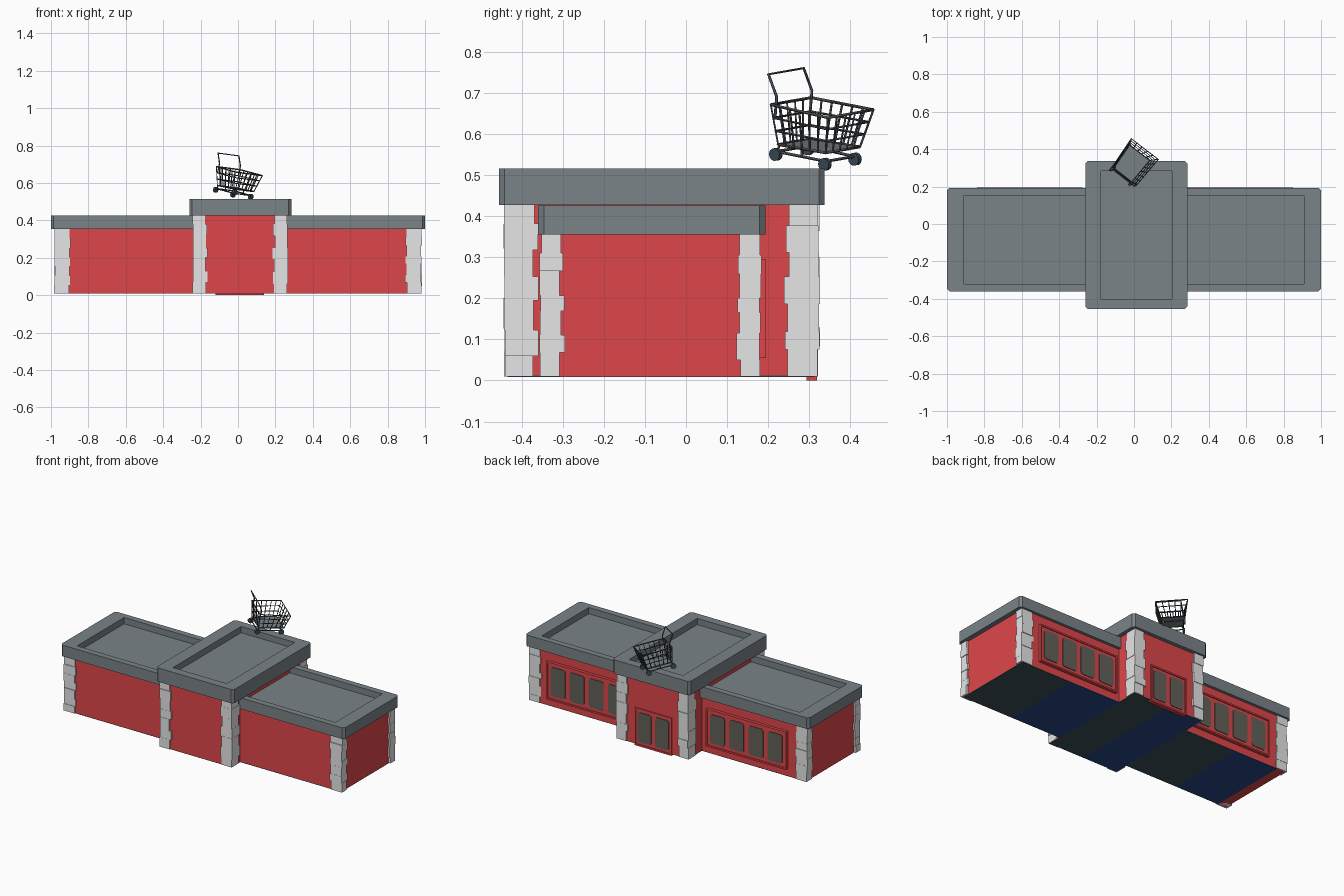
import bpy, bmesh, math, random
from mathutils import Matrix, Vector

if "Cube" in bpy.data.objects:
    bpy.data.objects.remove(bpy.data.objects["Cube"])

random.seed(4)


def material(name, rgb):
    m = bpy.data.materials.new(name)
    m.diffuse_color = (*rgb, 1)
    m.use_nodes = True
    m.node_tree.nodes["Principled BSDF"].inputs["Base Color"].default_value = m.diffuse_color
    return m


RED = material("red wall", (0.73, 0.062, 0.07))
GREY = material("roof grey", (0.195, 0.228, 0.242))
STONE = material("pale stone", (0.79, 0.79, 0.79))
GLASS = material("dark glass", (0.125, 0.118, 0.098))
DARK = material("dark floor", (0.047, 0.08, 0.1))
NAVY = material("navy floor", (0.02, 0.065, 0.24))
METAL = material("cart metal", (0.065, 0.072, 0.076))
WHEEL = material("wheel blue grey", (0.045, 0.075, 0.105))


def finish(bm, name, mat):
    bmesh.ops.recalc_face_normals(bm, faces=bm.faces)
    me = bpy.data.meshes.new(name)
    bm.to_mesh(me)
    bm.free()
    ob = bpy.data.objects.new(name, me)
    me.materials.append(mat)
    bpy.context.collection.objects.link(ob)
    return ob


def add_box(bm, x0, x1, y0, y1, z0, z1):
    m = Matrix.Translation(((x0 + x1) / 2, (y0 + y1) / 2, (z0 + z1) / 2))
    m = m @ Matrix.Diagonal((x1 - x0, y1 - y0, z1 - z0, 1))
    bmesh.ops.create_cube(bm, size=1, matrix=m)


def boxes(name, mat, *bounds, clip=0):
    """Joined boxes; clip cuts the corners seen from the back."""
    bm = bmesh.new()
    for b in bounds:
        add_box(bm, *b)
    if clip:
        edges = [e for e in bm.edges if abs(e.verts[0].co.y - e.verts[1].co.y) > 0.001]
        bmesh.ops.bevel(bm, geom=edges, offset=clip, segments=1, affect="EDGES")
    return finish(bm, name, mat)


def roof(name, x0, x1, y0, y1, z0, z1, mx, my, depth):
    """Slab with a parapet round a sunken top and clipped corners."""
    bm = bmesh.new()
    add_box(bm, x0, x1, y0, y1, z0, z1)
    corners = [e for e in bm.edges if abs(e.verts[0].co.z - e.verts[1].co.z) > 0.01]
    top = max(bm.faces, key=lambda f: f.calc_center_median().z)
    bmesh.ops.inset_individual(bm, faces=[top], thickness=0.01)
    cx, cy = (x0 + x1) / 2, (y0 + y1) / 2
    for v in top.verts:
        v.co.x = x0 + mx if v.co.x < cx else x1 - mx
        v.co.y = y0 + my if v.co.y < cy else y1 - my
    ret = bmesh.ops.extrude_discrete_faces(bm, faces=[top])
    for v in ret["faces"][0].verts:
        v.co.z = z1 - depth
    bmesh.ops.bevel(bm, geom=corners, offset=0.014, segments=1, affect="EDGES")
    return finish(bm, name, GREY)


# Walls
boxes("wing_walls", RED, (-0.97, 0.97, -0.347, 0.175, 0.01, 0.37))
boxes("centre_walls", RED, (-0.235, 0.258, -0.434, 0.313, 0.01, 0.45))

# Roofs
roof("wing_roof", -1.0, 1.0, -0.36, 0.193, 0.355, 0.426, 0.09, 0.04, 0.04)
roof("centre_roof", -0.26, 0.285, -0.455, 0.337, 0.427, 0.515, 0.083, 0.053, 0.04)


# Stone corner pillars made of uneven stacked blocks
def pillar(name, x, y, sx, sy, wx, wy, z1, n):
    """x, y is the outer corner; sx, sy point outwards."""
    seams = [0.01 + (z1 - 0.01) * (i + (random.uniform(-.2, .2) if 0 < i < n else 0)) / n
             for i in range(n + 1)]
    blocks = []
    for i, (a, b) in enumerate(zip(seams, seams[1:])):
        grow = 0.004 if i % 2 else -0.004
        ox, oy = (random.uniform(-0.003, 0.003) for _ in range(2))
        xs = sorted((x + sx * ox, x - sx * (wx + grow + random.uniform(-.003, .003))))
        ys = sorted((y + sy * oy, y - sy * (wy + grow + random.uniform(-.003, .003))))
        blocks.append((*xs, *ys, a, b))
    boxes(name, STONE, *blocks)


for sx, side in ((-1, "left"), (1, "right")):
    for sy, end in ((-1, "front"), (1, "back")):
        pillar(f"wing_pillar_{end}_{side}", sx * 0.98, 0.181 if sy > 0 else -0.354,
               sx, sy, 0.08, 0.053, 0.357, 7)
        pillar(f"centre_pillar_{end}_{side}", 0.265 if sx > 0 else -0.242,
               0.323 if sy > 0 else -0.443, sx, sy, 0.073, 0.078, 0.432, 7)


# Windows and door on the back
def glazing(name, x0, x1, z0, z1, y, n, rim, gap, margin):
    boxes(name + "_frame", RED,
          (x0, x1, y - 0.02, y, z0, z1),
          (x0, x1, y, y + 0.006, z1 - 0.01, z1), (x0, x1, y, y + 0.006, z0, z0 + 0.01),
          (x0, x0 + 0.008, y, y + 0.006, z0 + 0.01, z1 - 0.01),
          (x1 - 0.008, x1, y, y + 0.006, z0 + 0.01, z1 - 0.01))
    pitch = (x1 - x0 - 2 * rim + gap) / n
    boxes(name + "_panes", GLASS, *[
        (x0 + rim + i * pitch, x0 + rim + (i + 1) * pitch - gap, y - 0.001, y + 0.004,
         z0 + margin, z1 - margin) for i in range(n)], clip=0.01)


glazing("left_windows", -0.84, -0.275, 0.055, 0.295, 0.188, 4, 0.028, 0.032, 0.028)
glazing("right_windows", 0.285, 0.85, 0.055, 0.295, 0.188, 4, 0.028, 0.032, 0.028)
glazing("door", -0.12, 0.14, 0.0, 0.24, 0.313, 2, 0.02, 0.03, 0.026)

# Floor panels, half dark and half navy under each block
for name, x0, mid, x1, y0, y1 in (("left", -0.91, -0.6, -0.235, -0.347, 0.175),
                                  ("centre", -0.235, 0.01, 0.258, -0.434, 0.313),
                                  ("right", 0.258, 0.615, 0.97, -0.347, 0.175)):
    boxes(name + "_floor_navy", NAVY, (x0, mid, y0, y1, 0.008, 0.012))
    boxes(name + "_floor_dark", DARK, (mid, x1, y0, y1, 0.008, 0.012))

# Shopping cart frame: across, along and up axes of the tilted cart
CART = Matrix(((0.82, 0.61, 0.2, 0.003), (-0.63, 0.806, 0.08, 0.328),
               (-0.11, -0.17, 0.96, 0.664), (0, 0, 0, 1)))


def rods(name, paths, radius):
    cu = bpy.data.curves.new(name, "CURVE")
    cu.dimensions = "3D"
    cu.bevel_depth = radius
    cu.bevel_resolution = 0
    cu.use_fill_caps = True
    for pts in paths:
        s = cu.splines.new("POLY")
        s.points.add(len(pts) - 1)
        for p, co in zip(s.points, pts):
            p.co = (*(CART @ Vector(co)), 1)
    cu.materials.append(METAL)
    ob = bpy.data.objects.new(name, cu)
    bpy.context.collection.objects.link(ob)


RIM = [Vector(p) for p in ((-.078, -.09, 0), (.078, -.09, 0), (.088, .09, 0), (-.088, .09, 0))]
BASE = [Vector(p) for p in ((-.06, -.072, -.1), (.06, -.072, -.1), (.066, .076, -.094), (-.066, .076, -.094))]


def ring(t):
    pts = [a.lerp(b, t) for a, b in zip(RIM, BASE)]
    return pts + [pts[0]]


rods("cart_rim", [ring(0), ring(1)], 0.0036)
wires = [ring(0.33), ring(0.66)]
for i in range(4):
    j, n = (i + 1) % 4, 6 if i % 2 else 5
    for k in range(n):
        wires.append([RIM[i].lerp(RIM[j], k / n), BASE[i].lerp(BASE[j], k / n)])
rods("cart_basket_wires", wires, 0.0027)

# Cart basket floor
bm = bmesh.new()
bm.faces.new([bm.verts.new(CART @ p) for p in BASE])
bmesh.ops.solidify(bm, geom=bm.faces[:], thickness=0.003)
finish(bm, "cart_basket_floor", GREY)

# Cart handle and chassis
h = 0.068
rods("cart_handle", [[(-h, -.082, -.03), (-h, -.082, .02), (-h, -.112, .072), (h, -.112, .072),
                      (h, -.082, .02), (h, -.082, -.03)]], 0.0036)
chassis = [[(-.06, -.075, -.118), (.06, -.075, -.118)], [(-.055, .07, -.118), (.055, .07, -.118)]]
for s in (-1, 1):
    chassis += [[(s * .06, -.075, -.118), (s * .055, .07, -.118)],
                [(s * .06, -.075, -.125), (s * .057, -.07, -.1)],
                [(s * .058, .0, -.118), (s * .06, .0, -.098)]]
rods("cart_chassis", chassis, 0.0035)

# Cart wheels
bm = bmesh.new()
for s in (-1, 1):
    for a, b in ((.062, -.075), (.058, .07)):
        m = CART @ Matrix.Translation((s * a, b, -.125)) @ Matrix.Rotation(math.pi / 2, 4, "Y")
        bmesh.ops.create_cone(bm, cap_ends=True, segments=12, radius1=0.016, radius2=0.016,
                              depth=0.012, matrix=m)
finish(bm, "cart_wheels", WHEEL)
